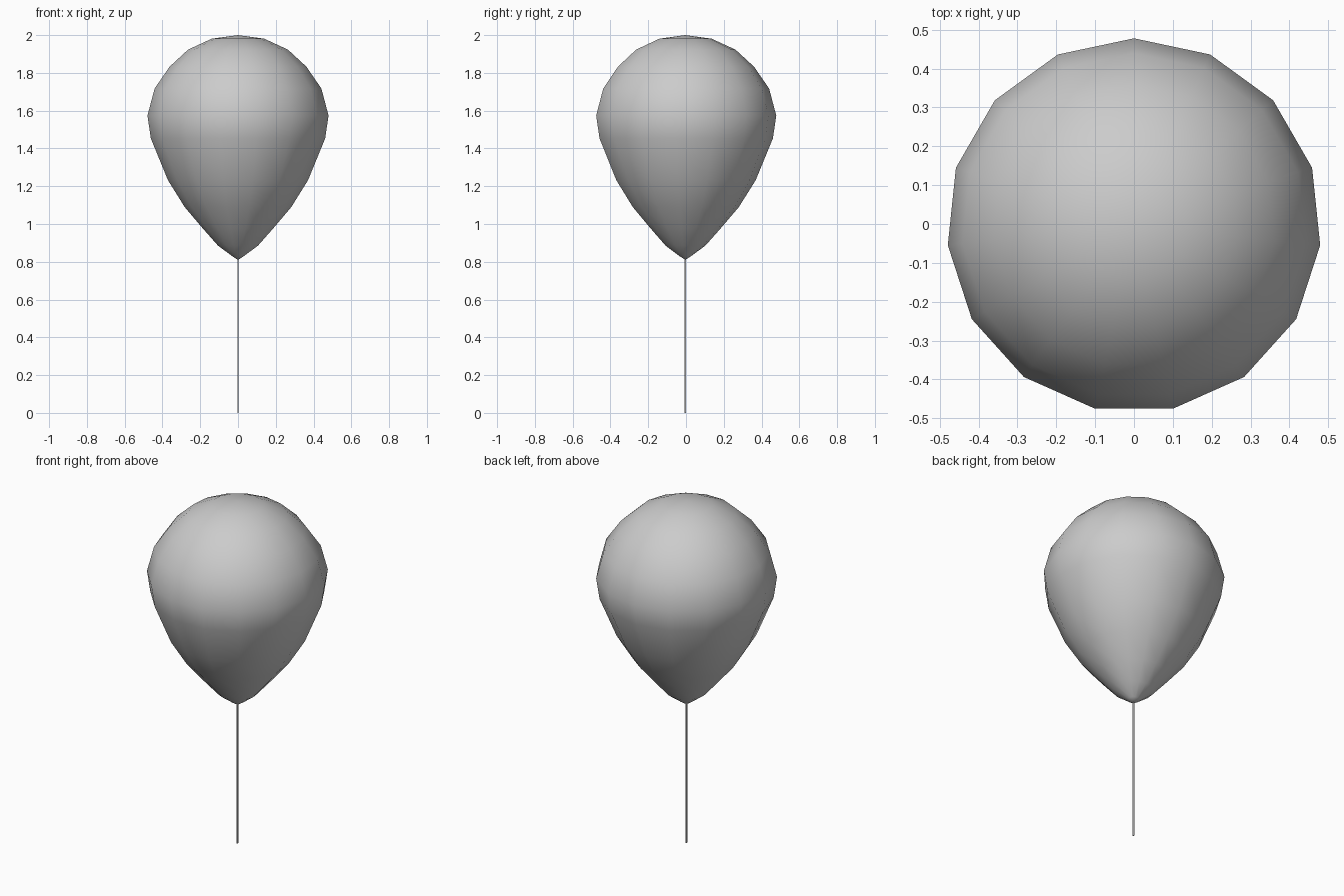
import bpy, bmesh
from math import sin, cos, tau

if "Cube" in bpy.data.objects:
    bpy.data.objects.remove(bpy.data.objects["Cube"])

SIDES = 15
AXIS_Y = -0.004


def make_object(name, bm):
    bmesh.ops.recalc_face_normals(bm, faces=bm.faces)
    mesh = bpy.data.meshes.new(name)
    bm.to_mesh(mesh)
    bm.free()
    obj = bpy.data.objects.new(name, mesh)
    bpy.context.collection.objects.link(obj)
    obj.location.y = AXIS_Y
    return obj


def lathe(name, bottom, rings, top):
    """Closed surface of revolution with a pole at each end, one vertex on +y."""
    bm = bmesh.new()
    loops = [[bm.verts.new((r * sin(tau * i / SIDES), r * cos(tau * i / SIDES), z))
              for i in range(SIDES)] for r, z in rings]
    low, high = bm.verts.new((0, 0, bottom)), bm.verts.new((0, 0, top))
    for i in range(SIDES):
        j = (i + 1) % SIDES
        bm.faces.new((low, loops[0][i], loops[0][j]))
        bm.faces.new((high, loops[-1][j], loops[-1][i]))
        for a, b in zip(loops, loops[1:]):
            bm.faces.new((a[i], b[i], b[j], a[j]))
    obj = make_object(name, bm)
    for p in obj.data.polygons:
        p.use_smooth = True
    return obj


# Balloon: teardrop with smooth shading
profile = [(0.034, 0.832), (0.107, 0.886), (0.187, 0.976), (0.284, 1.09),
           (0.373, 1.232), (0.464, 1.453), (0.482, 1.574), (0.444, 1.717),
           (0.364, 1.833), (0.266, 1.923), (0.14, 1.981)]
lathe("balloon", 0.81, profile, 2.0)

# String: thin straight strand from the ground to the balloon tip
bm = bmesh.new()
bmesh.ops.create_cube(bm, size=1)
for v in bm.verts:
    v.co = (v.co.x * 0.005, v.co.y * 0.01, (v.co.z + 0.5) * 0.815)
make_object("string", bm)
